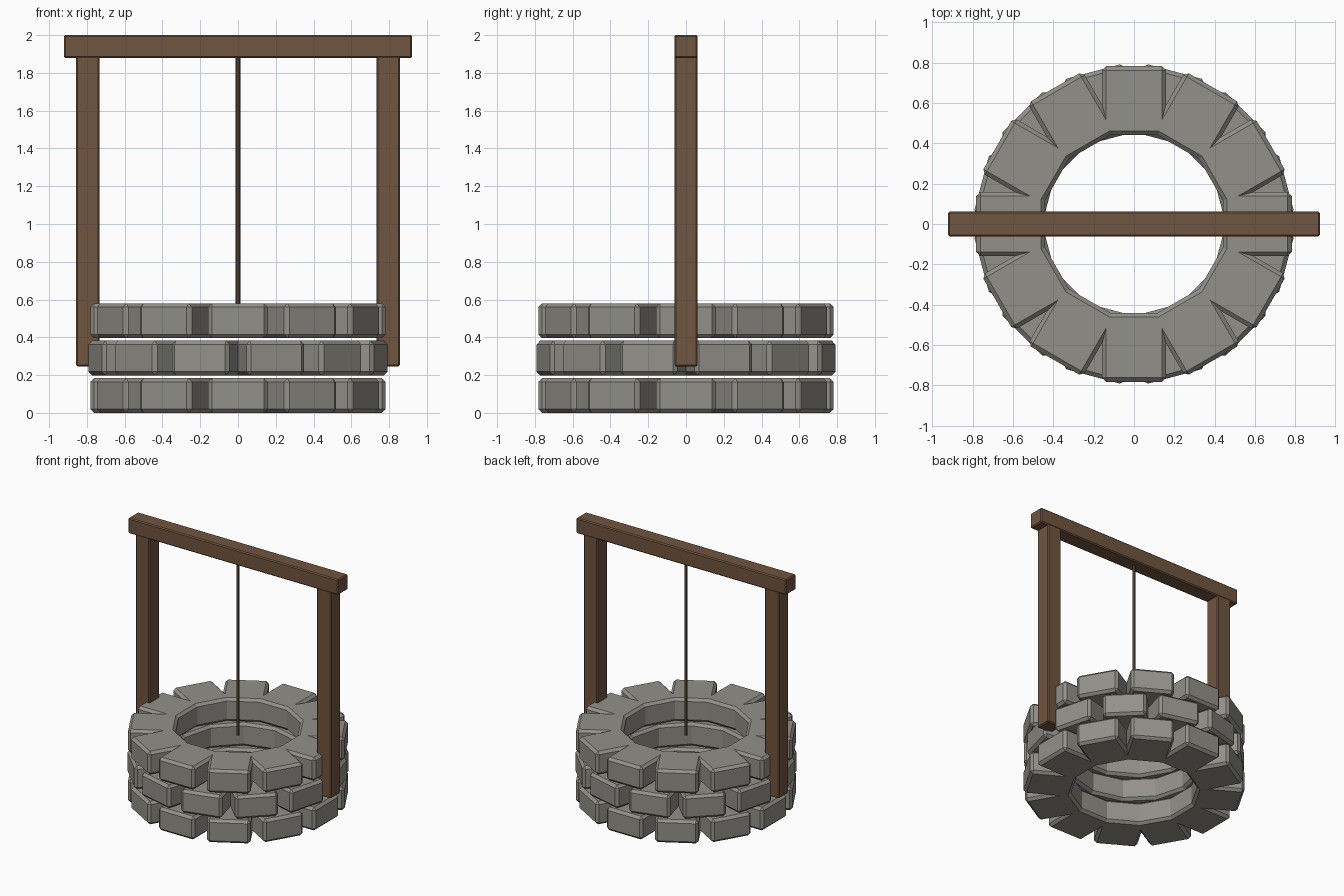
import bpy
from math import radians, cos, sin

if "Cube" in bpy.data.objects:
    bpy.data.objects.remove(bpy.data.objects["Cube"])


def material(name, rgb):
    m = bpy.data.materials.new(name)
    m.diffuse_color = (*rgb, 1)
    m.use_nodes = True
    m.node_tree.nodes["Principled BSDF"].inputs["Base Color"].default_value = m.diffuse_color
    return m


STONE = material("stone", (0.29, 0.28, 0.25))
WOOD = material("wood", (0.16, 0.09, 0.05))
ROPE = material("rope", (0.14, 0.08, 0.045))


def block(name, loc, size, bevel, mat, turn=0):
    bpy.ops.mesh.primitive_cube_add(size=1, location=loc, rotation=(0, 0, turn))
    ob = bpy.context.object
    ob.name = name
    ob.scale = size
    bpy.ops.object.transform_apply(location=False, rotation=False, scale=True)
    b = ob.modifiers.new("bevel", 'BEVEL')
    b.width = bevel
    b.segments = 1
    ob.data.materials.append(mat)
    return ob


# Well wall: three courses of twelve stones, the middle one staggered
COUNT, RADIUS = 12, 0.611
for row in range(3):
    for i in range(COUNT):
        a = radians(360 / COUNT * (i + 0.5 * (row % 2)))
        loc = (RADIUS * cos(a), RADIUS * sin(a), 0.092 + 0.198 * row)
        block(f"stone_course_{row + 1}_{i + 1}", loc, (0.342, 0.316, 0.184),
              0.02, STONE, a)

# Posts at the sides
for side, x in (("left", -0.795), ("right", 0.795)):
    block(f"{side}_post", (x, 0, 1.068), (0.124, 0.124, 1.644), 0.008, WOOD)

# Crossbeam on top
block("crossbeam", (0, 0, 1.939), (1.844, 0.124, 0.122), 0.008, WOOD)

# Rope hanging into the well
bpy.ops.mesh.primitive_cylinder_add(vertices=8, radius=0.0125, depth=1.4,
                                    location=(0, 0, 1.2))
rope = bpy.context.object
rope.name = "rope"
rope.data.materials.append(ROPE)
